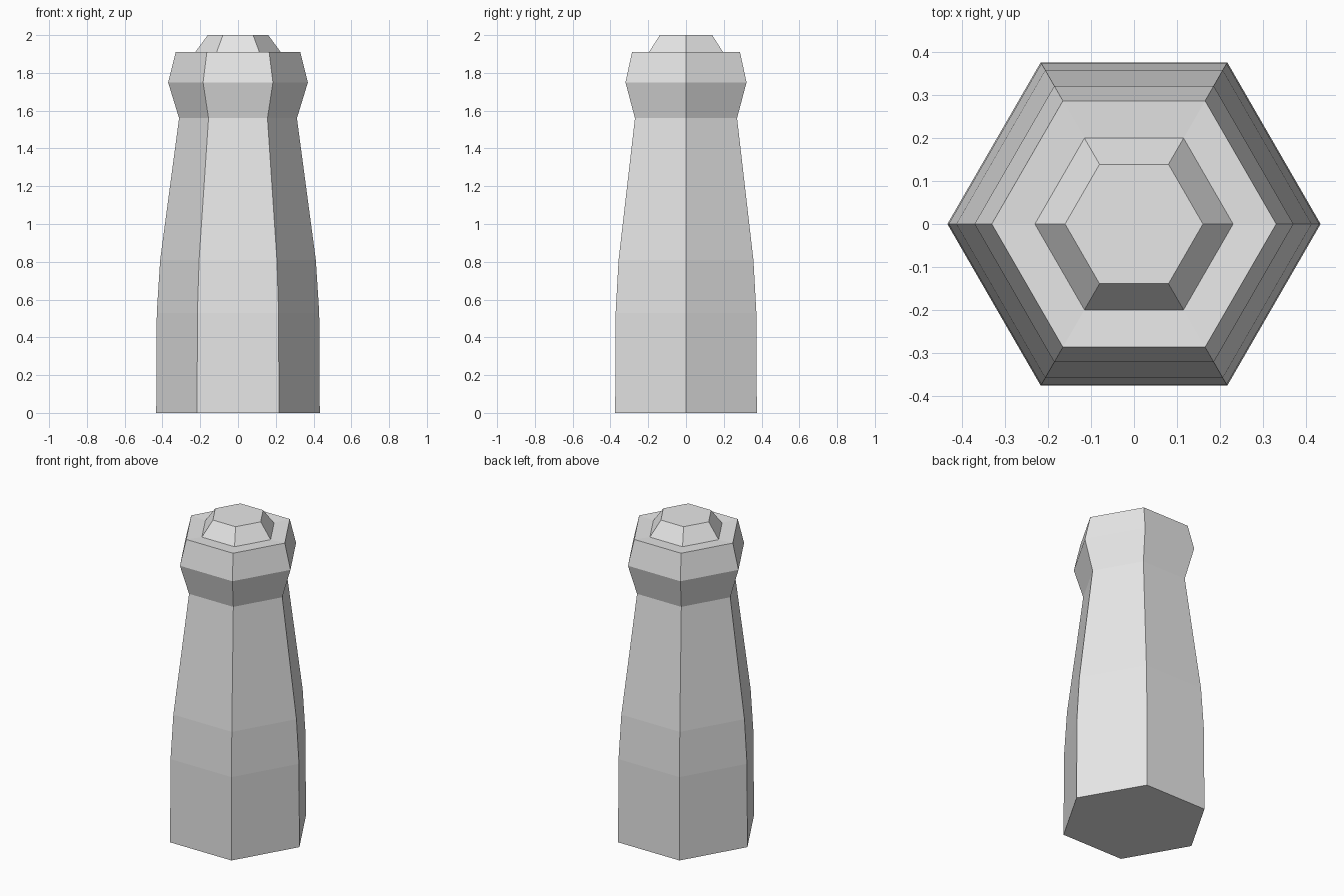
import bpy
import bmesh
from math import cos, sin, tau

SIDES = 6

cube = bpy.data.objects.get("Cube")
if cube:
    bpy.data.objects.remove(cube, do_unlink=True)

grey = bpy.data.materials.new("light grey")
grey.use_nodes = True
colour = (0.8, 0.8, 0.8, 1)
grey.diffuse_color = colour
grey.node_tree.nodes["Principled BSDF"].inputs["Base Color"].default_value = colour


def hex_tower(name, profile, close_bottom=False, close_top=False):
    """Stack six-sided rings of (radius, height) and skin them with flat faces."""
    bm = bmesh.new()
    rings = [[bm.verts.new((r * cos(tau * i / SIDES), r * sin(tau * i / SIDES), z))
              for i in range(SIDES)] for r, z in profile]
    for low, high in zip(rings, rings[1:]):
        for i in range(SIDES):
            j = (i + 1) % SIDES
            bm.faces.new((low[i], low[j], high[j], high[i]))
    if close_bottom:
        bm.faces.new(rings[0][::-1])
    if close_top:
        bm.faces.new(rings[-1])
    mesh = bpy.data.meshes.new(name)
    bm.to_mesh(mesh)
    bm.free()
    mesh.materials.append(grey)
    obj = bpy.data.objects.new(name, mesh)
    bpy.context.collection.objects.link(obj)
    return obj


# Tapering body with a flared collar and a flat ledge on top
hex_tower("body", [(0.433, 0), (0.43, 0.53), (0.412, 0.81), (0.312, 1.56),
                   (0.37, 1.75), (0.33, 1.91), (0.23, 1.905)], close_bottom=True)

# Small raised cap that sits on the ledge
hex_tower("cap", [(0.23, 1.905), (0.16, 2.0)], close_top=True)
